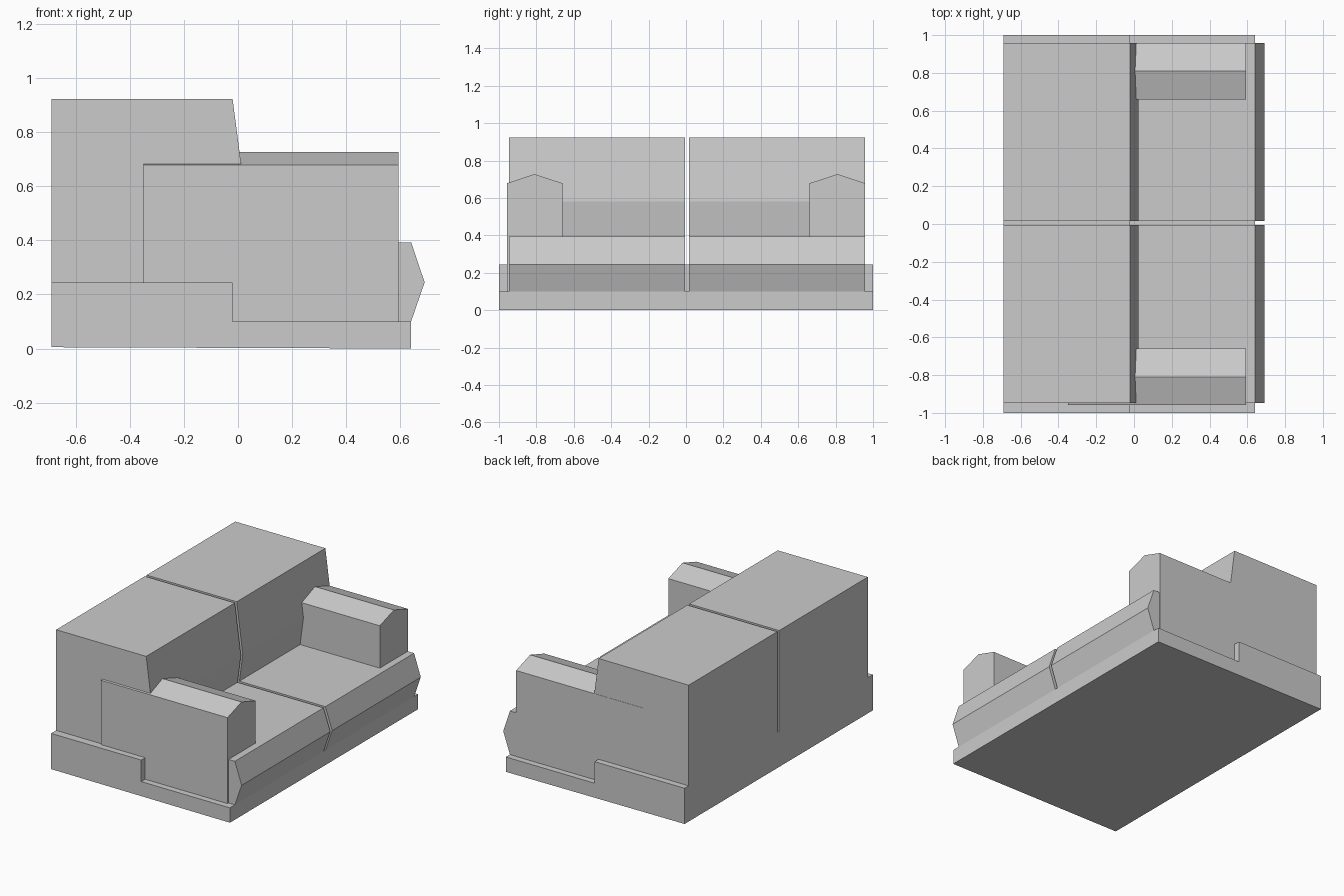
import bpy
import bmesh
from mathutils import Vector

cube = bpy.data.objects.get("Cube")
if cube:
    bpy.data.objects.remove(cube, do_unlink=True)

grey = bpy.data.materials.new("light grey fabric")
grey.use_nodes = True
colour = (0.6, 0.6, 0.6, 1)
grey.diffuse_color = colour
grey.node_tree.nodes["Principled BSDF"].inputs["Base Color"].default_value = colour


def extrude_profile(name, points, offset):
    """Sweep a closed flat outline along an offset into a solid part."""
    bm = bmesh.new()
    face = bm.faces.new([bm.verts.new(p) for p in points])
    swept = bmesh.ops.extrude_face_region(bm, geom=[face])["geom"]
    verts = [v for v in swept if isinstance(v, bmesh.types.BMVert)]
    bmesh.ops.translate(bm, vec=Vector(offset), verts=verts)
    bmesh.ops.recalc_face_normals(bm, faces=bm.faces)
    mesh = bpy.data.meshes.new(name)
    bm.to_mesh(mesh)
    bm.free()
    mesh.materials.append(grey)
    part = bpy.data.objects.new(name, mesh)
    bpy.context.collection.objects.link(part)
    return part


def side_part(name, outline, y0, y1):
    """Part with an x-z side outline, running from y0 to y1."""
    return extrude_profile(name, [(x, y0, z) for x, z in outline], (0, y1 - y0, 0))


# Stepped plinth, higher under the backrest
side_part("base", [(-0.69, 0.005), (0.64, 0), (0.64, 0.10), (-0.02, 0.10),
                   (-0.02, 0.245), (-0.69, 0.245)], -1, 1)

# Cushions with pointed front faces, separated by a narrow gap
seat = [(-0.02, 0.10), (0.64, 0.10), (0.69, 0.245), (0.64, 0.393), (-0.02, 0.393)]
back = [(-0.69, 0.245), (-0.02, 0.245), (0.025, 0.58), (-0.02, 0.922), (-0.69, 0.922)]
for side, y0, y1 in (("right", -0.947, -0.005), ("left", 0.015, 0.957)):
    side_part(side + "_seat_cushion", seat, y0, y1)
    side_part(side + "_back_cushion", back, y0, y1)

# Armrests with ridged tops
for side, s in (("right", -1), ("left", 1)):
    outline = [(0.66, 0.05), (0.958, 0.05), (0.958, 0.678), (0.81, 0.727), (0.66, 0.678)]
    extrude_profile(side + "_armrest", [(-0.35, s * y, z) for y, z in outline], (0.943, 0, 0))
